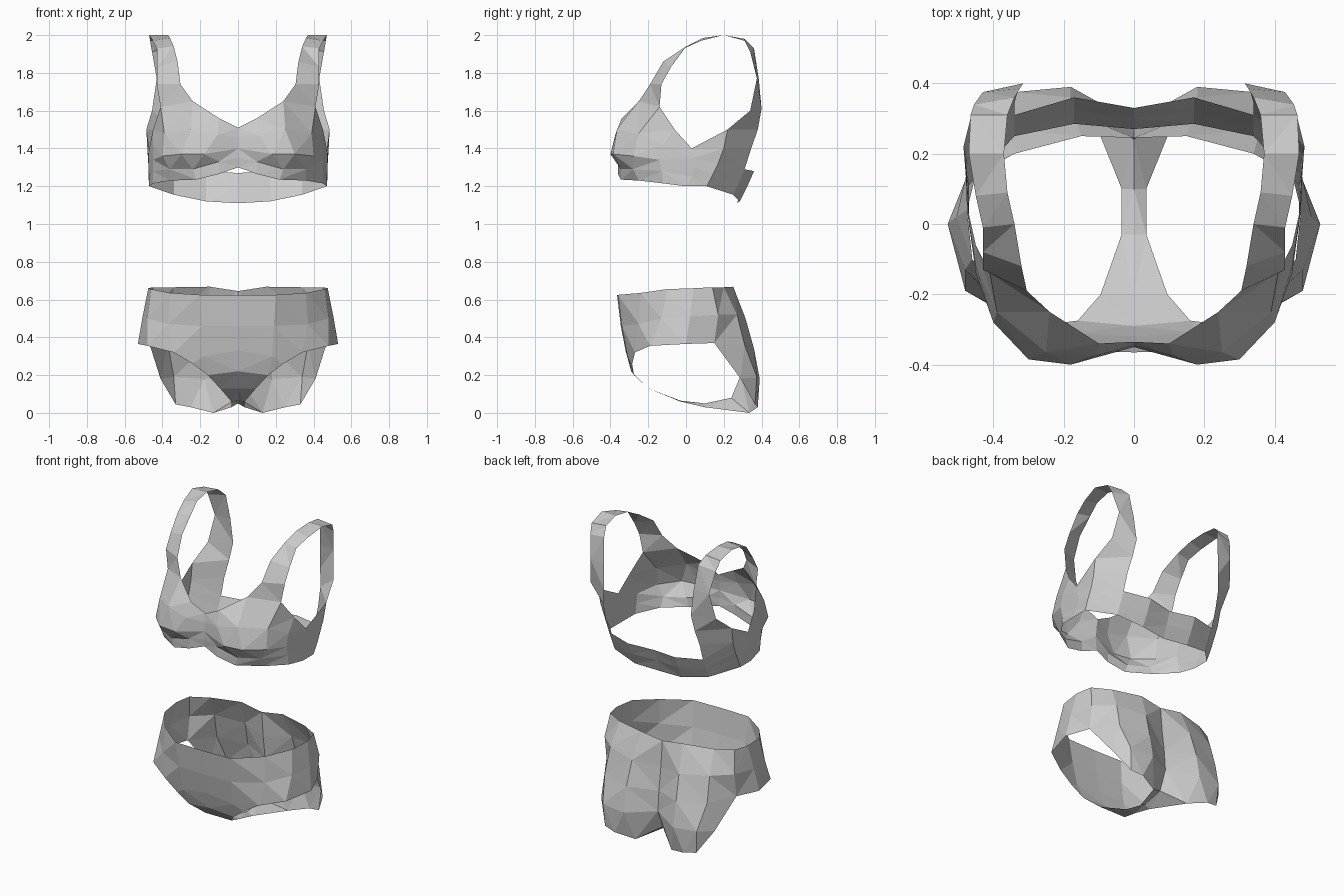
import bpy, bmesh
from mathutils import Vector


def garment(name, patches):
    """Weld right-hand patches (rows of points) into one sheet and mirror it across x."""
    bm = bmesh.new()
    for rows in patches:
        grid = [[bm.verts.new(p) for p in row] for row in rows]
        for a, b in zip(grid, grid[1:]):
            for i in range(len(a) - 1):
                bm.faces.new((a[i], a[i + 1], b[i + 1], b[i]))
    bmesh.ops.remove_doubles(bm, verts=bm.verts, dist=0.0005)
    bmesh.ops.triangulate(bm, faces=bm.faces, quad_method='SHORT_EDGE')
    bmesh.ops.recalc_face_normals(bm, faces=bm.faces)
    # keep the normals facing away from the body axis
    out = 0
    for f in bm.faces:
        c = f.calc_center_median()
        out += f.calc_area() * f.normal.dot(Vector((c.x, c.y, 0)))
    if out < 0:
        bmesh.ops.reverse_faces(bm, faces=bm.faces)
    mesh = bpy.data.meshes.new(name)
    bm.to_mesh(mesh)
    bm.free()
    obj = bpy.data.objects.new(name, mesh)
    bpy.context.collection.objects.link(obj)
    mod = obj.modifiers.new("mirror", 'MIRROR')
    mod.use_clip = True
    mod.merge_threshold = 0.001
    return obj


# Top: cup and side panel, rows from neckline to hem, front centre to back strap
cup = [
    [(0, -.335, 1.51), (.1, -.34, 1.56), (.24, -.25, 1.65), (.41, -.14, 1.62),
     (.45, -.06, 1.5), (.47, .03, 1.4), (.485, .22, 1.5), (.33, .38, 1.5)],
    [(0, -.345, 1.46), (.11, -.375, 1.47), (.25, -.365, 1.5), (.39, -.25, 1.48),
     (.45, -.12, 1.42), (.475, .04, 1.35), (.48, .2, 1.4), (.34, .345, 1.4)],
    [(0, -.35, 1.4), (.18, -.4, 1.37), (.3, -.385, 1.37), (.4, -.28, 1.36),
     (.45, -.14, 1.34), (.475, .05, 1.3), (.475, .17, 1.32), (.34, .31, 1.29)],
    [(0, -.35, 1.35), (.1, -.36, 1.33), (.24, -.345, 1.29), (.36, -.28, 1.29),
     (.45, -.13, 1.28), (.47, .03, 1.25), (.475, .14, 1.26), (.34, .28, 1.22)],
    [(0, -.345, 1.3), (.1, -.36, 1.265), (.22, -.345, 1.235), (.36, -.25, 1.23),
     (.45, -.12, 1.215), (.47, 0, 1.2), (.47, .11, 1.2), (.34, .25, 1.155)],
]
# Shoulder strap: inner and outer edge, front to back
strap = [
    [cup[0][2], (.305, -.19, 1.74), (.32, -.12, 1.86), (.34, 0, 1.94), (.36, .09, 1.985),
     (.37, .2, 2.0), (.36, .31, 1.98), (.34, .36, 1.93), (.325, .385, 1.77),
     (.315, .4, 1.61), cup[0][7]],
    [cup[0][3], (.43, -.13, 1.74), (.43, -.08, 1.83), (.43, -.01, 1.93), (.45, .08, 1.97),
     (.47, .2, 2.0), (.465, .31, 1.97), (.455, .34, 1.91), (.43, .375, 1.77),
     (.455, .34, 1.6), cup[0][6]],
]
# Back band: three edges from side to back centre
band = [
    [cup[2][7], (.17, .36, 1.28), (0, .33, 1.27)],
    [cup[3][7], (.17, .325, 1.2), (0, .3, 1.19)],
    [cup[4][7], (.17, .285, 1.12), (0, .27, 1.11)],
]
garment("bra_top", [cup, strap, band])

# Briefs: waist, hip and leg-opening rows, front centre to back centre
hips = [
    [(0, -.365, .625), (.2, -.36, .625), (.36, -.24, .635), (.46, -.1, .655),
     (.475, .04, .66), (.45, .14, .665), (.34, .2, .665), (.15, .25, .668), (0, .245, .645)],
    [(0, -.345, .46), (.19, -.34, .46), (.37, -.25, .47), (.48, -.13, .5),
     (.505, .02, .51), (.47, .17, .52), (.36, .27, .52), (.17, .315, .5), (0, .26, .48)],
    [(0, -.32, .33), (.18, -.31, .3), (.34, -.27, .32), (.48, -.19, .355),
     (.53, 0, .365), (.47, .15, .37), (.37, .31, .36), (.18, .36, .34), (0, .28, .33)],
]
# Seat below the hips, outer leg edge to back centre
seat = [
    hips[2][5:],
    [(.41, .29, .18), (.34, .375, .19), (.18, .39, .18), (0, .29, .2)],
    [(.33, .365, .045), (.25, .38, .03), (.13, .335, 0), (0, .24, .08)],
]
# Gusset between the legs, edge and centre, front to back
gusset = [
    [hips[2][1], (.16, -.275, .2), (.095, -.2, .13), (.035, -.03, .06), (.035, .1, .03), seat[2][2]],
    [hips[2][0], (0, -.29, .22), (0, -.2, .13), (0, -.03, .065), (0, .1, .05), seat[2][3]],
]
# Small front gore closing the leg edge
gore = [[hips[2][1], hips[2][2]], [(.16, -.275, .2), (.24, -.285, .26)]]
garment("briefs", [hips, seat, gusset, gore])
